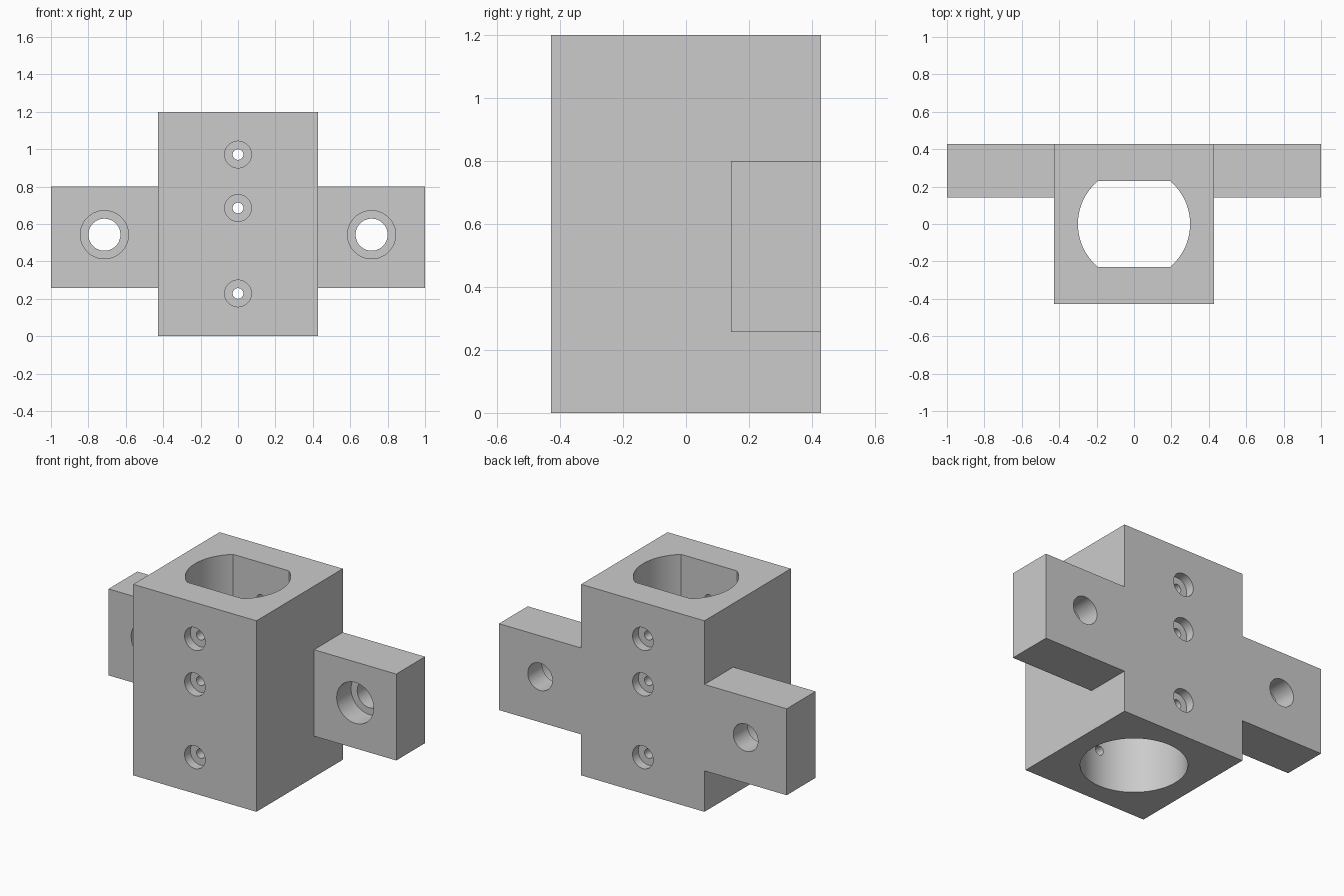
import bpy
import bmesh
from mathutils import Matrix, Vector

if "Cube" in bpy.data.objects:
    bpy.data.objects.remove(bpy.data.objects["Cube"], do_unlink=True)

U = 2 / 70            # design unit: the whole part is 70 units wide
HALF = 15 * U         # half width of the square body
OVER = 3 * U          # how far cutters stick out


def make_object(name, bm):
    bmesh.ops.recalc_face_normals(bm, faces=bm.faces)
    mesh = bpy.data.meshes.new(name)
    bm.to_mesh(mesh)
    bm.free()
    obj = bpy.data.objects.new(name, mesh)
    bpy.context.collection.objects.link(obj)
    return obj


def box(name, low, high):
    low, high = Vector(low), Vector(high)
    bm = bmesh.new()
    bmesh.ops.create_cube(bm, size=1)
    bmesh.ops.scale(bm, vec=high - low, verts=bm.verts)
    bmesh.ops.translate(bm, vec=(low + high) / 2, verts=bm.verts)
    return make_object(name, bm)


def rod(name, radius, start, end, segments=48):
    start, end = Vector(start), Vector(end)
    axis = end - start
    turn = axis.to_track_quat('Z', 'Y').to_matrix().to_4x4()
    bm = bmesh.new()
    bmesh.ops.create_cone(bm, cap_ends=True, segments=segments, radius1=radius,
                          radius2=radius, depth=axis.length,
                          matrix=Matrix.Translation((start + end) / 2) @ turn)
    return make_object(name, bm)


def combine(target, tool, operation):
    """Apply a boolean and discard the tool object."""
    mod = target.modifiers.new("Boolean", 'BOOLEAN')
    mod.operation = operation
    mod.solver = 'EXACT'
    mod.object = tool
    tool.hide_render = True
    bpy.context.view_layer.objects.active = target
    bpy.ops.object.modifier_apply(modifier=mod.name)
    bpy.data.objects.remove(tool, do_unlink=True)


# Square body with a mounting bar across its back
body = box("mounting_block", (-HALF, -HALF, 0), (HALF, HALF, 42 * U))
combine(body, box("mounting_bar", (-1, 5 * U, 9 * U), (1, HALF, 28 * U)), 'UNION')

# Vertical bore: round at the bottom, flattened front and back above
bore = rod("bore_cutter", 10.5 * U, (0, 0, -OVER), (0, 0, 42 * U + OVER), 96)
for side in (-1, 1):
    ys = sorted((side * 8 * U, side * HALF))
    combine(bore, box("bore_flat", (-HALF, ys[0], 16 * U), (HALF, ys[1], 50 * U)),
            'DIFFERENCE')
combine(body, bore, 'DIFFERENCE')

# Screw holes through front and back walls, counterbored on both faces
for z in (8 * U, 24 * U, 34 * U):
    combine(body, rod("screw_hole", U, (0, -HALF - OVER, z), (0, HALF + OVER, z), 32),
            'DIFFERENCE')
    for side in (-1, 1):
        combine(body, rod("screw_counterbore", 2.5 * U, (0, side * (HALF + OVER), z),
                          (0, side * (HALF - 2 * U), z)), 'DIFFERENCE')

# Bolt holes in the two arms, counterbored from the front
for side in (-1, 1):
    x, z = side * 25 * U, 19 * U
    combine(body, rod("bolt_hole", 3 * U, (x, 0, z), (x, HALF + OVER, z)), 'DIFFERENCE')
    combine(body, rod("bolt_counterbore", 4.5 * U, (x, 0, z), (x, 10 * U, z)),
            'DIFFERENCE')

# Plain grey finish
grey = bpy.data.materials.new("light grey")
grey.use_nodes = True
color = (0.6, 0.6, 0.6, 1)
grey.diffuse_color = color
grey.node_tree.nodes["Principled BSDF"].inputs["Base Color"].default_value = color
body.data.materials.clear()
body.data.materials.append(grey)
for face in body.data.polygons:
    face.material_index = 0

# Smooth bores with crisp edges
bpy.ops.object.select_all(action='DESELECT')
body.select_set(True)
bpy.context.view_layer.objects.active = body
bpy.ops.object.shade_smooth_by_angle()
